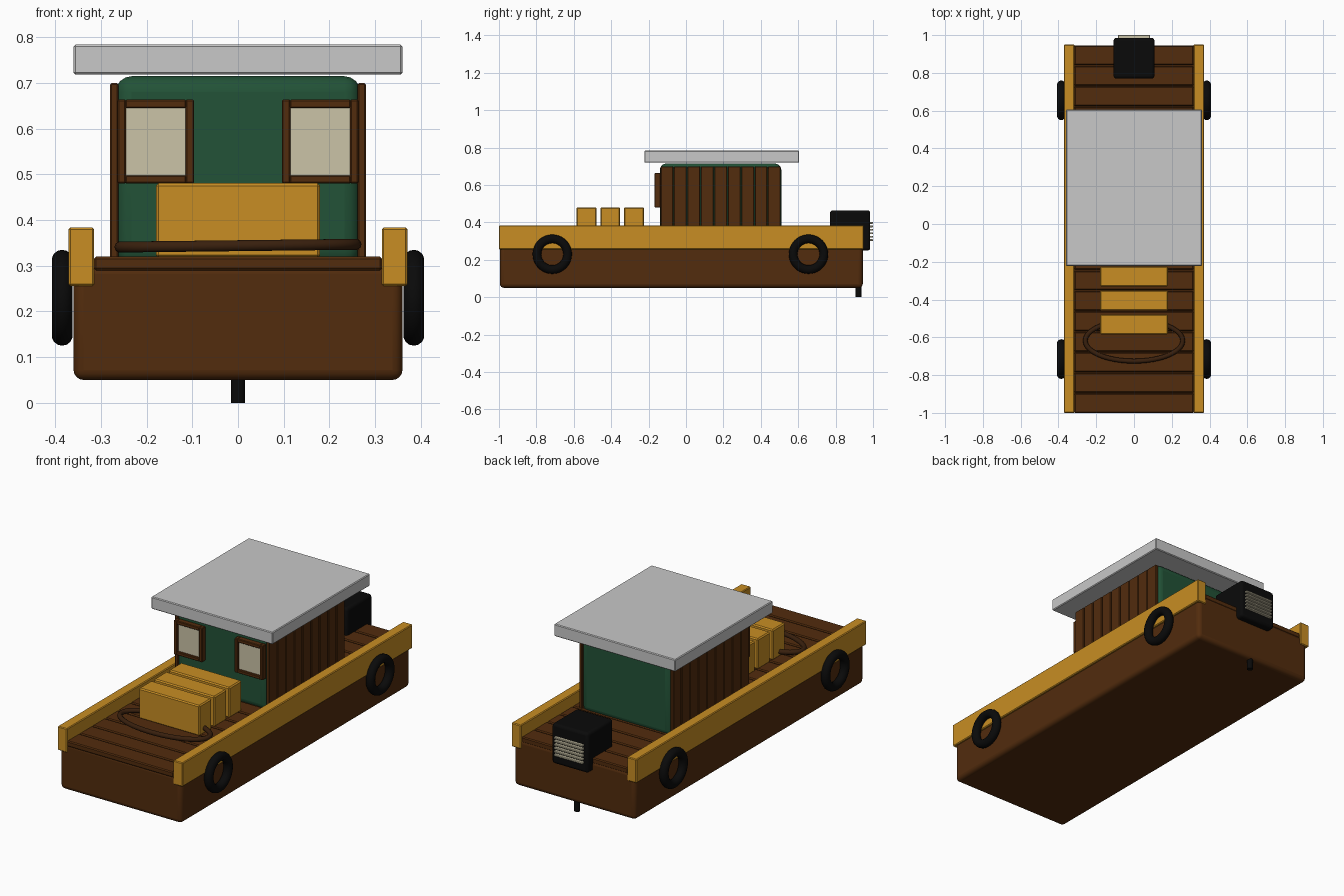
import bpy
import math

cube = bpy.data.objects.get("Cube")
if cube:
    bpy.data.objects.remove(cube, do_unlink=True)


def material(name, r, g, b):
    m = bpy.data.materials.new(name)
    m.use_nodes = True
    m.diffuse_color = (r, g, b, 1)
    bsdf = m.node_tree.nodes["Principled BSDF"]
    bsdf.inputs["Base Color"].default_value = (r, g, b, 1)
    bsdf.inputs["Roughness"].default_value = 0.7
    return m


BROWN = material("brown wood", 0.085, 0.025, 0.004)
ROPE = material("dark rope", 0.04, 0.014, 0.004)
YELLOW = material("yellow paint", 0.58, 0.27, 0.017)
GREEN = material("green paint", 0.016, 0.085, 0.038)
GREY = material("grey roof", 0.58, 0.58, 0.58)
CREAM = material("cream", 0.6, 0.55, 0.39)
BLACK = material("black rubber", 0.003, 0.003, 0.003)


def box(name, mat, x, y, z, bevel=0.004, segments=1):
    """Box from (min, max) ranges with softened edges."""
    bpy.ops.mesh.primitive_cube_add(size=1)
    o = bpy.context.object
    o.name = name
    for v in o.data.vertices:
        for i, (lo, hi) in enumerate((x, y, z)):
            v.co[i] = hi if v.co[i] > 0 else lo
    o.data.materials.append(mat)
    if bevel:
        mod = o.modifiers.new("soft edges", "BEVEL")
        mod.width = bevel
        mod.segments = segments
        if segments > 1:
            bpy.ops.object.shade_smooth_by_angle(angle=math.radians(40))
    return o


def span(start, length):
    return (start, start + length)


# Hull and deck planks
box("hull", BROWN, (-0.36, 0.36), (-0.995, 0.945), (0.05, 0.304), 0.022, 4)
PLANKS, PITCH = 18, 0.1083
for i in range(PLANKS):
    box("deck_plank", BROWN, (-0.316, 0.316), span(-1 + i * PITCH, PITCH - 0.006),
        (0.29, 0.32), 0.005)

# Gunwales and tyre fenders on both sides
for side, label in ((1, "left"), (-1, "right")):
    box(label + "_gunwale", YELLOW, sorted((side * 0.315, side * 0.371)),
        (-1, 0.95), (0.256, 0.384))
    for y in (-0.715, 0.655):
        bpy.ops.mesh.primitive_torus_add(
            location=(side * 0.385, y, 0.23), rotation=(0, math.pi / 2, 0),
            major_radius=0.082, minor_radius=0.023, major_segments=40, minor_segments=14)
        tyre = bpy.context.object
        tyre.name = label + "_tyre"
        tyre.data.materials.append(BLACK)
        bpy.ops.object.shade_smooth()

# Cabin with plank cladding on its sides
box("cabin", GREEN, (-0.268, 0.268), (-0.14, 0.51), (0.3, 0.715), 0.035, 4)
for side in (1, -1):
    for i in range(9):
        box("cabin_side_plank", BROWN, sorted((side * 0.262, side * 0.28)),
            span(-0.135 + i * 0.0718, 0.067), (0.315, 0.7), 0.003)
box("roof", GREY, (-0.36, 0.36), (-0.222, 0.605), (0.719, 0.784))

# Front windows, each a frame of four bars around a pane
for side in (1, -1):
    def bar(name, mat, x0, x1, y, z):
        box(name, mat, sorted((side * x0, side * x1)), y, z, 0.003)
    depth = (-0.168, -0.135)
    bar("window_stile", BROWN, 0.096, 0.115, depth, (0.48, 0.664))
    bar("window_stile", BROWN, 0.245, 0.264, depth, (0.48, 0.664))
    bar("window_rail", BROWN, 0.113, 0.247, depth, (0.48, 0.498))
    bar("window_rail", BROWN, 0.113, 0.247, depth, (0.645, 0.664))
    bar("window_pane", CREAM, 0.112, 0.248, (-0.155, -0.136), (0.495, 0.648))

# Crates on the fore deck
for y in (-0.585, -0.458, -0.331):
    box("crate", YELLOW, (-0.18, 0.18), span(y, 0.106), (0.318, 0.481), 0.006)

# Rope loop lying around the crates
curve = bpy.data.curves.new("rope", "CURVE")
curve.dimensions = "3D"
curve.bevel_depth = 0.0125
curve.bevel_resolution = 3
path = curve.splines.new("POLY")
COUNT = 48
path.points.add(COUNT - 1)
for i, p in enumerate(path.points):
    a = math.tau * i / COUNT
    p.co = (0.258 * math.cos(a), -0.618 + 0.108 * math.sin(a),
            0.344 + 0.003 * math.cos(a), 1)
path.use_cyclic_u = True
curve.materials.append(ROPE)
rope = bpy.data.objects.new("rope_loop", curve)
bpy.context.collection.objects.link(rope)

# Outboard motor, grille and drive shaft
box("motor", BLACK, (-0.108, 0.108), (0.77, 0.985), (0.25, 0.464), 0.014, 3)
for i in range(6):
    box("grille_slat", CREAM, (-0.085, 0.085), (0.975, 1), span(0.3 + i * 0.0185, 0.01), 0.002)
bpy.ops.mesh.primitive_cylinder_add(vertices=16, radius=0.015, depth=0.1,
                                    location=(0, 0.922, 0.05))
shaft = bpy.context.object
shaft.name = "drive_shaft"
shaft.data.materials.append(BLACK)
bpy.ops.object.shade_smooth_by_angle()
